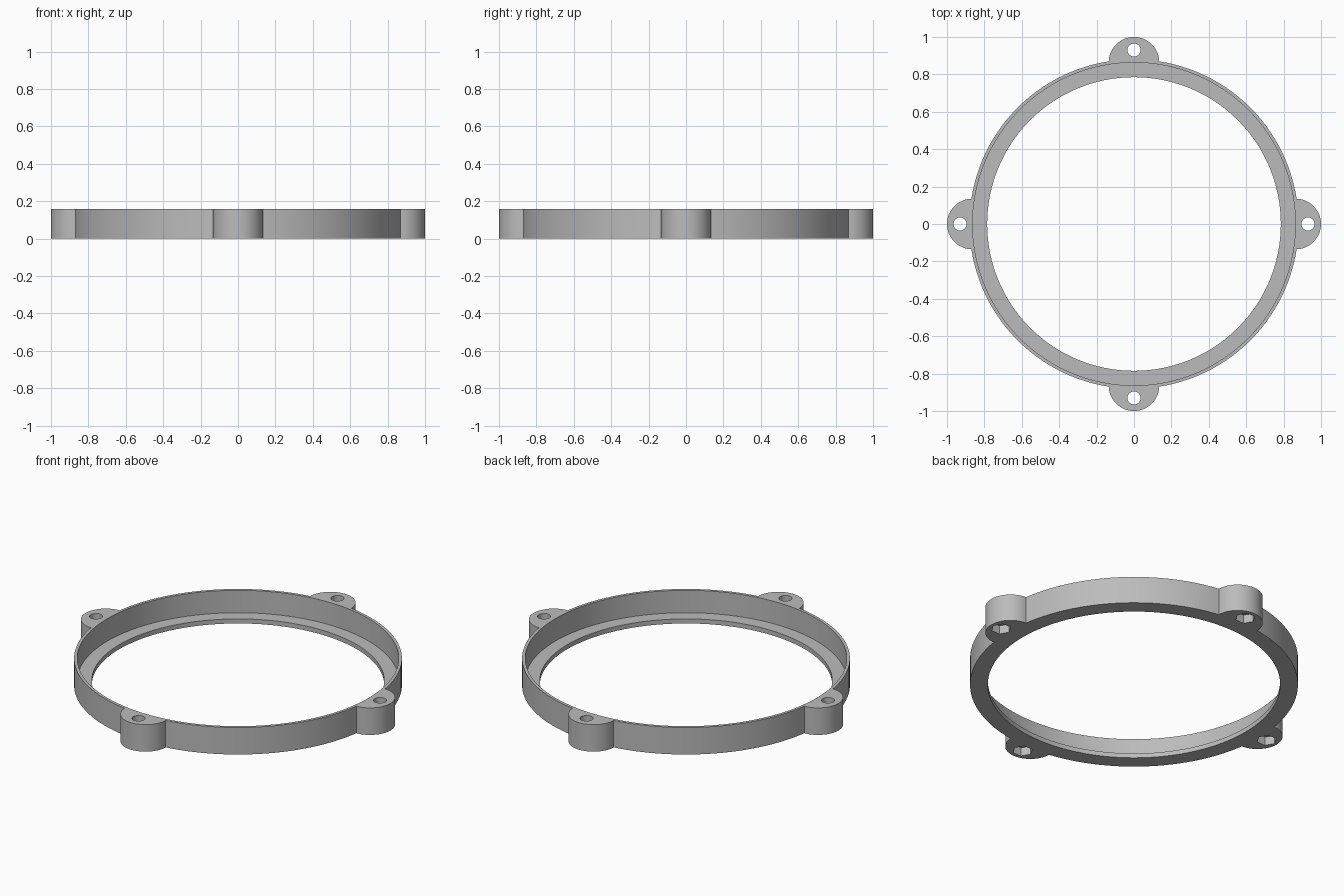
import bpy, math

if "Cube" in bpy.data.objects:
    bpy.data.objects.remove(bpy.data.objects["Cube"])

HEIGHT = 0.16
LEDGE = 0.027      # thickness of the inner lip
OUTER, BORE, LIP = 0.88, 0.863, 0.785

grey = bpy.data.materials.new("grey plastic")
grey.diffuse_color = (0.5, 0.5, 0.5, 1)
grey.use_nodes = True
grey.node_tree.nodes["Principled BSDF"].inputs["Base Color"].default_value = grey.diffuse_color


def cylinder(name, radius, z0, z1, x=0, y=0, sides=128):
    bpy.ops.mesh.primitive_cylinder_add(vertices=sides, radius=radius, depth=z1 - z0,
                                        location=(x, y, (z0 + z1) / 2))
    obj = bpy.context.object
    obj.name = name
    return obj


def combine(target, tool, operation):
    bpy.ops.object.select_all(action='DESELECT')
    bpy.context.view_layer.objects.active = target
    target.select_set(True)
    mod = target.modifiers.new(operation, 'BOOLEAN')
    mod.object, mod.operation, mod.solver = tool, operation, 'EXACT'
    bpy.ops.object.modifier_apply(modifier=mod.name)
    bpy.data.objects.remove(tool)


# Outer body: round wall with four mounting lugs
ring = cylinder("mounting_ring", OUTER, 0, HEIGHT)
ring.data.materials.append(grey)
directions = [(1, 0), (0, 1), (-1, 0), (0, -1)]
for dx, dy in directions:
    lug = cylinder("lug", 0.135, 0, HEIGHT, dx * 0.865, dy * 0.865, 64)
    combine(ring, lug, 'UNION')

# Stepped bore: wide above, narrower at the bottom lip
combine(ring, cylinder("bore_cutter", BORE, LEDGE, 0.3), 'DIFFERENCE')
combine(ring, cylinder("lip_cutter", LIP, -0.1, 0.1), 'DIFFERENCE')

# Screw holes with hexagonal nut pockets underneath
for dx, dy in directions:
    x, y = dx * 0.93, dy * 0.93
    combine(ring, cylinder("hole_cutter", 0.035, -0.1, 0.3, x, y, 32), 'DIFFERENCE')
    pocket = cylinder("nut_cutter", 0.054, -0.1, 0.05, x, y, 6)
    pocket.rotation_euler.z = math.radians(30)
    combine(ring, pocket, 'DIFFERENCE')

ring.select_set(True)
bpy.context.view_layer.objects.active = ring
bpy.ops.object.shade_smooth_by_angle(angle=math.radians(25))
